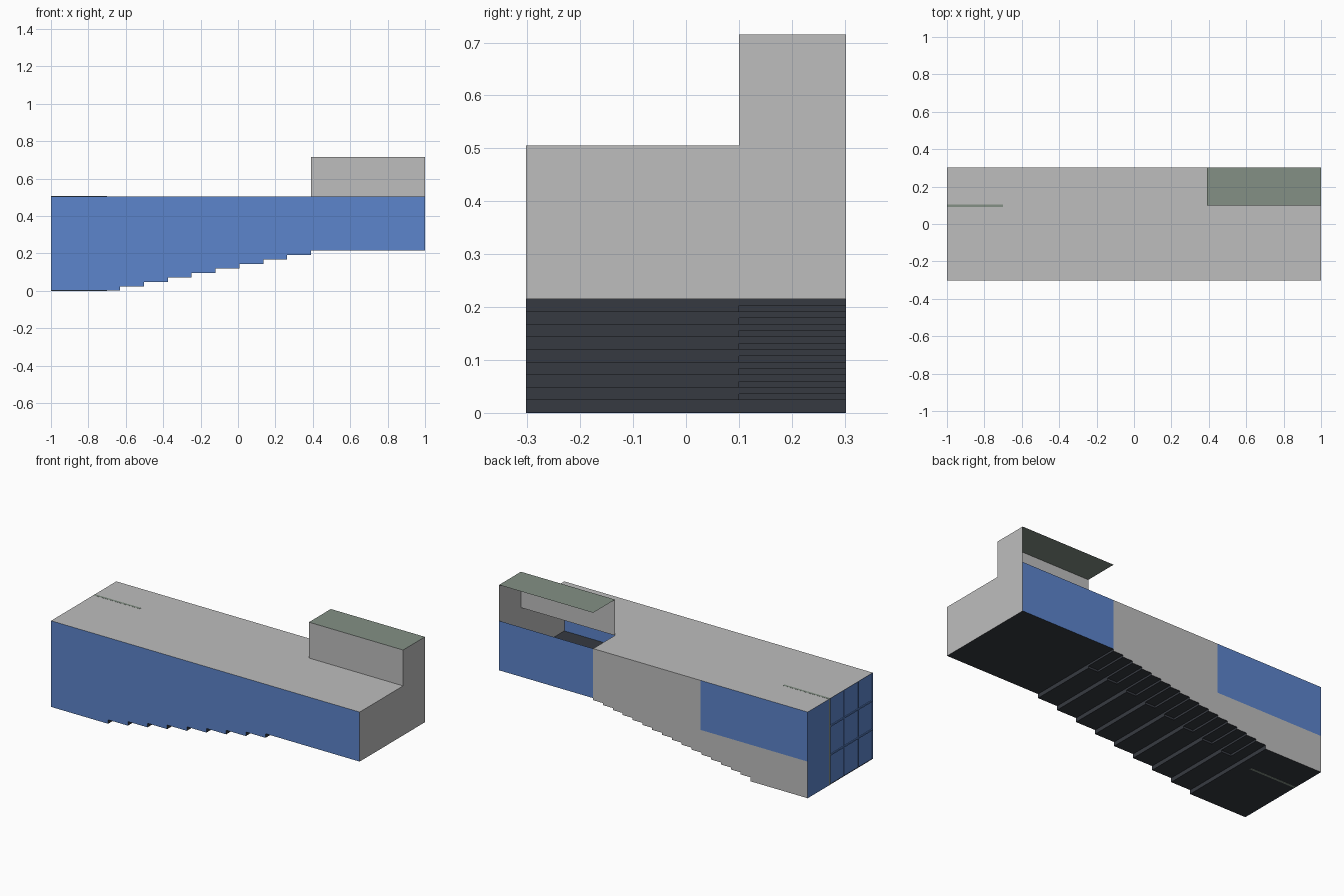
import bpy, bmesh
from mathutils import Vector

if "Cube" in bpy.data.objects:
    bpy.data.objects.remove(bpy.data.objects["Cube"])


def material(name, rgb):
    lin = [((c / 255 + 0.055) / 1.055) ** 2.4 for c in rgb]
    m = bpy.data.materials.new(name)
    m.diffuse_color = (*lin, 1)
    m.use_nodes = True
    m.node_tree.nodes["Principled BSDF"].inputs["Base Color"].default_value = m.diffuse_color
    return m


GREY = material("wall grey", (190, 190, 190))
BLUE = material("panel blue", (92, 133, 204))
GREEN = material("board green", (131, 144, 133))
DARK = material("floor charcoal", (54, 58, 65))

X, Y, TOP, ROOF = 1.0, 0.302, 0.505, 0.715
AISLE, BOOTH_X, DOOR_X = 0.10, 0.39, -0.305
START, RISERS, FLOOR = -0.63, 9, 0.215
RISE, TREAD = FLOOR / RISERS, (BOOTH_X - START) / (RISERS - 1)


def mesh_object(name, bm, mat):
    me = bpy.data.meshes.new(name)
    bm.to_mesh(me)
    bm.free()
    me.materials.append(mat)
    ob = bpy.data.objects.new(name, me)
    bpy.context.collection.objects.link(ob)


def sheet(name, faces, mat, outward):
    """Thin surface from polygons, each turned towards outward."""
    bm = bmesh.new()
    for pts in faces:
        f = bm.faces.new([bm.verts.new(p) for p in pts])
        f.normal_update()
        if f.normal.dot(Vector(outward)) < 0:
            f.normal_flip()
    mesh_object(name, bm, mat)


def boxes(name, spans, mat):
    bm = bmesh.new()
    for (x0, x1), (y0, y1), (z0, z1) in spans:
        vs = bmesh.ops.create_cube(bm, size=1)["verts"]
        for v in vs:
            v.co = ((x0 + x1) / 2 + v.co.x * (x1 - x0),
                    (y0 + y1) / 2 + v.co.y * (y1 - y0),
                    (z0 + z1) / 2 + v.co.z * (z1 - z0))
    mesh_object(name, bm, mat)


def steps(per_tread):
    """Stepped floor line in x,z; the aisle has two steps per tread."""
    pts = [(-X, 0.0005), (START, 0.0005), (START, RISE)]
    n = (RISERS - 1) * per_tread
    for k in range(1, n + 1):
        x = START + k * TREAD / per_tread
        pts += [(x, RISE + (k - 1) * RISE / per_tread), (x, RISE + k * RISE / per_tread)]
    return pts


def extrude_floor(name, line, y0, y1):
    line = line + [(X, FLOOR)]
    sheet(name, [[(a[0], y0, a[1]), (b[0], y0, b[1]), (b[0], y1, b[1]), (a[0], y1, a[1])]
                 for a, b in zip(line, line[1:])], DARK, (0.5, 0, -1))


def wall_y(name, line, y, mat):
    sheet(name, [[(x, y, z) for x, z in line]], mat, (0, y, 0))


def rect(x0, x1, z0, z1):
    return [(x0, z0), (x1, z0), (x1, z1), (x0, z1)]


# Stepped floors, with the finer stairs along the aisle
extrude_floor("seating_floor", steps(1), -Y, AISLE)
extrude_floor("aisle_stairs", steps(2), AISLE, Y)
cheeks = []
for k in range(RISERS - 1):
    x1, z = START + (k + 1) * TREAD, RISE * (k + 1)
    cheeks.append([(x, AISLE, h) for x, h in rect(x1 - TREAD / 2, x1, z, z + RISE / 2)])
sheet("aisle_stair_sides", cheeks, DARK, (0, 1, 0))

# Long walls
wall_y("front_wall", steps(1) + [(X, FLOOR), (X, TOP), (-X, TOP)], -Y, BLUE)
wall_y("back_wall", steps(2) + [(BOOTH_X, TOP), (DOOR_X, TOP), (DOOR_X, FLOOR), (-X, FLOOR)],
       Y, GREY)
wall_y("back_left_panel", rect(-X, DOOR_X, FLOOR, TOP), Y, BLUE)
wall_y("back_right_panel", rect(BOOTH_X, X, FLOOR, TOP), Y, BLUE)

# Ceiling with the raised corner cut out
sheet("ceiling", [[(x, y, TOP) for x, y in
                   [(-X, -Y), (X, -Y), (X, AISLE), (BOOTH_X, AISLE), (BOOTH_X, Y), (-X, Y)]]],
      GREY, (0, 0, 1))

# Right end wall and raised corner
sheet("right_wall", [[(X, y, z) for y, z in
                      [(-Y, FLOOR), (Y, FLOOR), (Y, ROOF), (AISLE, ROOF), (AISLE, TOP), (-Y, TOP)]]],
      GREY, (1, 0, 0))
sheet("raised_side_wall", [[(x, AISLE, z) for x, z in rect(BOOTH_X, X, TOP, ROOF)]],
      GREY, (0, -1, 0))
sheet("raised_roof", [[(BOOTH_X, AISLE, ROOF), (X, AISLE, ROOF), (X, Y, ROOF), (BOOTH_X, Y, ROOF)]],
      GREEN, (0, 0, 1))

# Left end: plain side strip and a three by three panelled screen
sheet("left_side_wall", [[(-X, y, z) for y, z in rect(AISLE, Y, 0, TOP)]], BLUE, (-1, 0, 0))
SCREEN = 0.09
sheet("screen_wall", [[(-X + 0.005, y, z) for y, z in rect(-Y, SCREEN, 0, TOP)]],
      BLUE, (-1, 0, 0))
bars = []
for i in (1, 2):
    z = TOP * i / 3
    y = -Y + (SCREEN + Y) * i / 3
    bars.append(((-X, -X + 0.006), (-Y, SCREEN), (z, z + 0.008)))
    bars.append(((-X + 0.002, -X + 0.006), (y - 0.002, y + 0.002), (0.001, TOP - 0.001)))
boxes("screen_dividers", bars, BLUE)

# Thin partition between screen and aisle
boxes("partition", [((-X, -0.70), (SCREEN, 0.104), (0, TOP + 0.0006))], GREEN)
